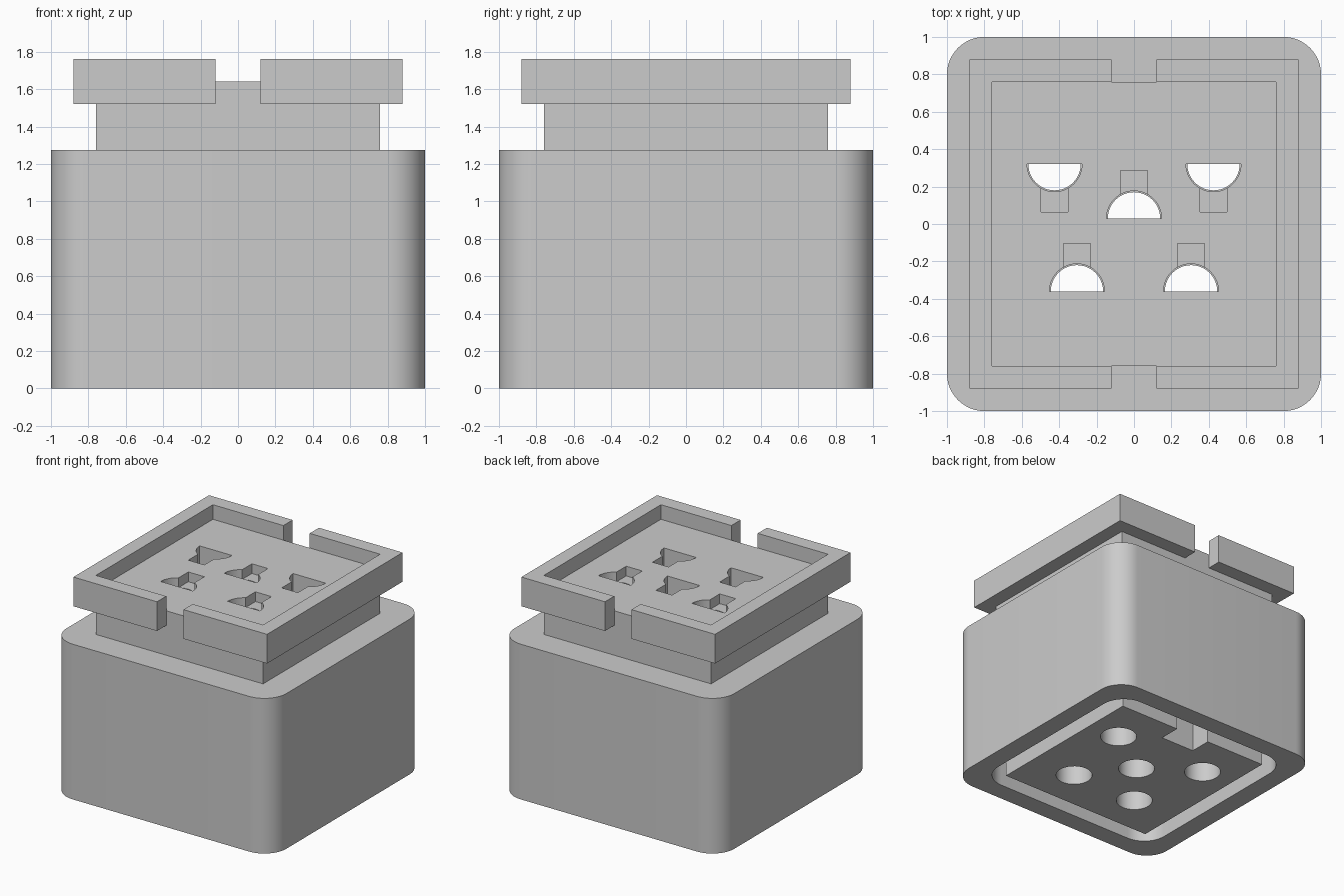
import bpy, bmesh, math

if "Cube" in bpy.data.objects:
    bpy.data.objects.remove(bpy.data.objects["Cube"])

grey = bpy.data.materials.new("light_grey")
grey.diffuse_color = (0.6, 0.6, 0.6, 1)
grey.use_nodes = True
grey.node_tree.nodes["Principled BSDF"].inputs["Base Color"].default_value = grey.diffuse_color


def prism(name, outline, z0, z1):
    """Extrude a counter-clockwise outline from z0 to z1."""
    bm = bmesh.new()
    face = bm.faces.new([bm.verts.new((x, y, z0)) for x, y in outline])
    top = bmesh.ops.extrude_face_region(bm, geom=[face])
    bmesh.ops.translate(bm, vec=(0, 0, z1 - z0),
                        verts=[v for v in top["geom"] if isinstance(v, bmesh.types.BMVert)])
    bmesh.ops.recalc_face_normals(bm, faces=bm.faces)
    mesh = bpy.data.meshes.new(name)
    bm.to_mesh(mesh)
    bm.free()
    mesh.materials.append(grey)
    ob = bpy.data.objects.new(name, mesh)
    bpy.context.collection.objects.link(ob)
    return ob


def rect(x0, x1, y0, y1):
    return [(x0, y0), (x1, y0), (x1, y1), (x0, y1)]


def square(s):
    return rect(-s, s, -s, s)


def rounded(s, r, n=12):
    pts = []
    for q, (sx, sy) in enumerate([(1, 1), (-1, 1), (-1, -1), (1, -1)]):
        for i in range(n + 1):
            a = math.pi / 2 * (q + i / n)
            pts.append((sx * (s - r) + r * math.cos(a), sy * (s - r) + r * math.sin(a)))
    return pts


def arc(cx, cy, r, start, sweep, n):
    return [(cx + r * math.cos(start + sweep * i / n),
             cy + r * math.sin(start + sweep * i / n)) for i in range(n + 1)]


def combine(target, tool, operation):
    """Apply a boolean and remove the tool object."""
    bpy.context.view_layer.objects.active = target
    mod = target.modifiers.new("boolean", 'BOOLEAN')
    mod.operation = operation
    mod.solver = 'EXACT'
    mod.object = tool
    bpy.ops.object.modifier_apply(modifier=mod.name)
    bpy.data.objects.remove(tool)


def cut(target, outline, z0, z1):
    combine(target, prism("cutter", outline, z0, z1), 'DIFFERENCE')


# Outer housing, hollow from below
housing = prism("connector_housing", rounded(1, 0.2), 0, 1.275)
cut(housing, rounded(0.84, 0.2), -0.1, 0.5)

# Inner plug block with a keyway at the back
plug = prism("plug_block", square(0.705), 0, 0.7)
cut(plug, rect(-0.155, 0.155, 0.525, 0.9), -0.1, 0.5)
combine(housing, plug, 'UNION')

# Flange tray on top: pocket and a gap in the front and back rims
tray = prism("flange_tray", square(0.88), 1.52, 1.76)
cut(tray, square(0.76), 1.64, 1.9)
for y0, y1 in ((0.76, 1), (-1, -0.76)):
    cut(tray, rect(-0.12, 0.12, y0, y1), 1.4, 1.9)

# Neck between housing and tray
neck = prism("neck", square(0.76), 1.1, 1.58)
combine(neck, tray, 'UNION')
combine(housing, neck, 'UNION')

# Five sockets: round from below, half-round at the top with a latch slot
sockets = [(-0.425, 0.32, -1), (0.425, 0.32, -1), (0, 0.03, 1),
           (-0.305, -0.36, 1), (0.305, -0.36, 1)]
for x, y, side in sockets:
    cut(housing, arc(x, y, 0.14, 0, 2 * math.pi, 40)[:-1], -0.1, 1.28)
    cut(housing, arc(x, y, 0.147, 0 if side > 0 else math.pi, math.pi, 24), 1.27, 1.8)
    ends = sorted((y + side * 0.05, y + side * 0.255))
    cut(housing, rect(x - 0.073, x + 0.073, *ends), 1.56, 1.8)

# Smooth the rounded walls, keep edges sharp
bpy.ops.object.select_all(action='DESELECT')
housing.select_set(True)
bpy.context.view_layer.objects.active = housing
bpy.ops.object.shade_smooth_by_angle(angle=math.radians(30))
